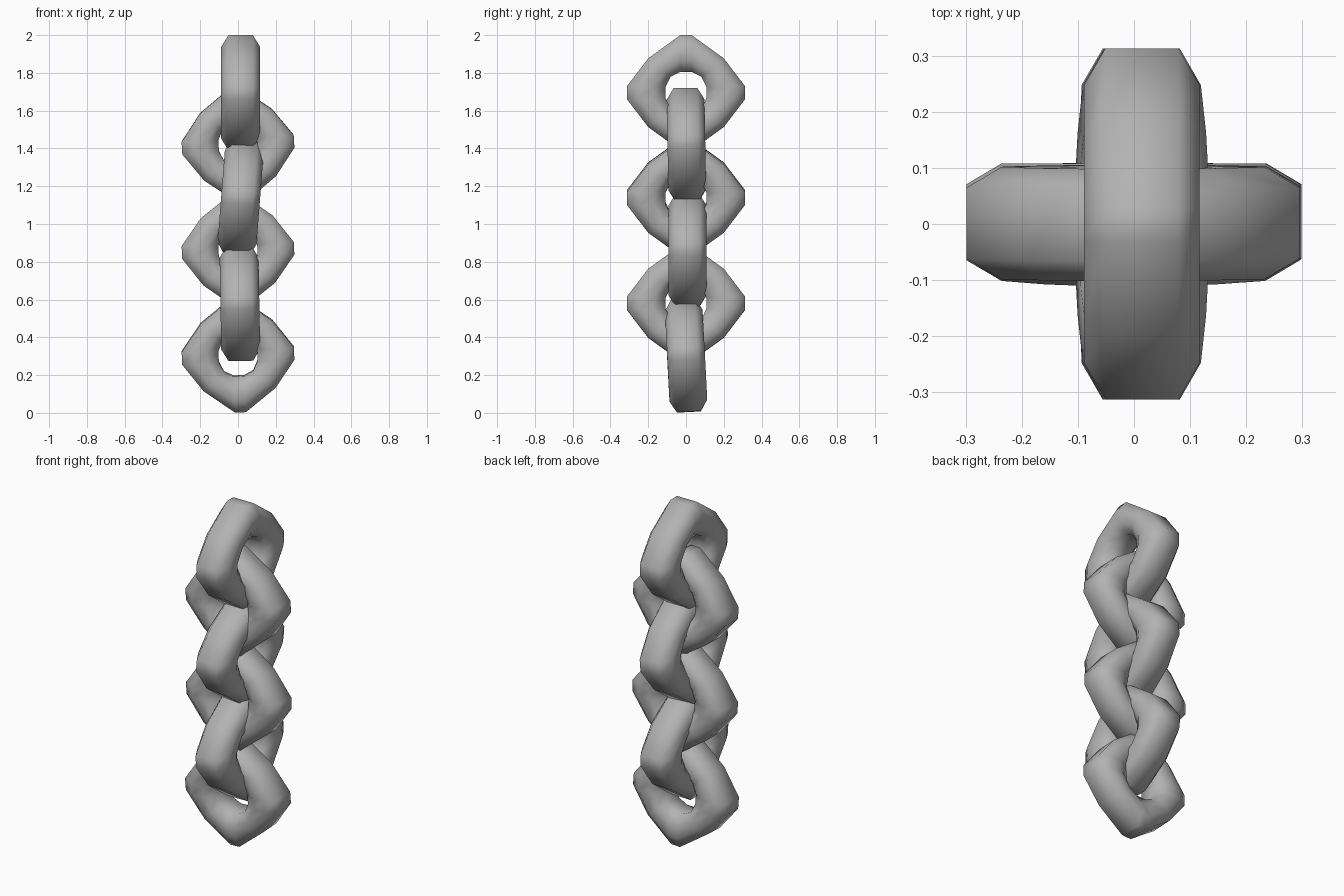
import bpy, bmesh
from math import radians

cube = bpy.data.objects.get("Cube")
if cube:
    bpy.data.objects.remove(cube)

steel = bpy.data.materials.new("grey steel")
steel.use_nodes = True
GREY = (0.45, 0.45, 0.45, 1)
steel.diffuse_color = GREY
steel.node_tree.nodes["Principled BSDF"].inputs["Base Color"].default_value = GREY

# One quarter of the link, from top to side: outer and inner outline points
OUTER = [(0.03, 0.305), (0.2, 0.182), (0.313, 0.034)]
INNER = [(0.03, 0.11), (0.082, 0.084), (0.108, 0.03)]
# Half of the bar section: share of the way from inner to outer, half width
SECTION = [(0, 0.06), (0.3, 0.1), (0.68, 0.103), (1, 0.065)]


def full_loop(quarter):
    """Mirror a quarter outline into a closed loop."""
    back = quarter[::-1]
    return (quarter + [(x, -z) for x, z in back]
            + [(-x, -z) for x, z in quarter] + [(-x, z) for x, z in back])


def make_link(name, location, tilt, roll, spin, scale):
    bm = bmesh.new()
    section = SECTION + [(t, -w) for t, w in reversed(SECTION)]
    rings = []
    for (ox, oz), (ix, iz) in zip(full_loop(OUTER), full_loop(INNER)):
        rings.append([bm.verts.new((ix + (ox - ix) * t, w, iz + (oz - iz) * t))
                      for t, w in section])
    for i, ring in enumerate(rings):
        after = rings[(i + 1) % len(rings)]
        for j in range(len(ring)):
            k = (j + 1) % len(ring)
            bm.faces.new((ring[j], ring[k], after[k], after[j])).smooth = True
    bmesh.ops.recalc_face_normals(bm, faces=bm.faces)
    mesh = bpy.data.meshes.new(name)
    bm.to_mesh(mesh)
    bm.free()
    mesh.materials.append(steel)
    link = bpy.data.objects.new(name, mesh)
    link.location = location
    link.rotation_euler = (radians(tilt), radians(roll), radians(spin))
    link.scale = scale
    bpy.context.collection.objects.link(link)


# Links facing sideways: x, z, tilt
for n, (x, z, tilt) in enumerate([(0.014, 1.695, 0), (0.014, 1.14, 4.5), (0.01, 0.58, -1)]):
    make_link(f"side_link_{n + 1}", (x, 0, z), tilt, 0, 90, (1, 1, 1))

# Links facing the front: y, z, tilt, roll
for n, (y, z, tilt, roll) in enumerate([(0.002, 1.42, 1, -3.5), (0.008, 0.86, 0, -2), (0, 0.304, 3, -2.5)]):
    make_link(f"front_link_{n + 1}", (0, y, z), tilt, roll, 0, (0.95, 0.97, 0.98))
